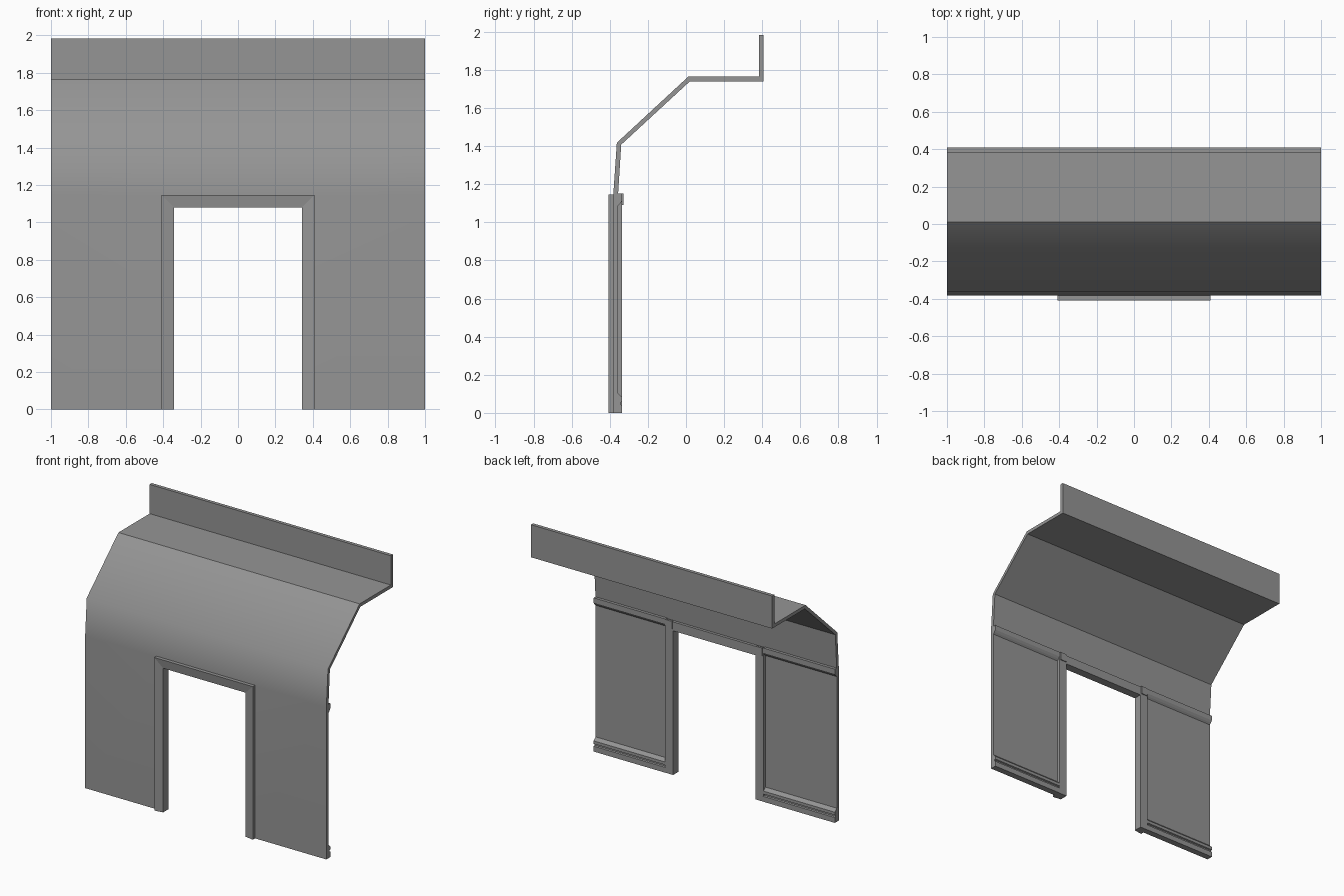
import bpy, bmesh

if "Cube" in bpy.data.objects:
    bpy.data.objects.remove(bpy.data.objects["Cube"])

# Dark grey paint shared by all parts
paint = bpy.data.materials.new("dark_grey")
paint.diffuse_color = (.3, .3, .3, 1)
paint.use_nodes = True
paint.node_tree.nodes["Principled BSDF"].inputs["Base Color"].default_value = paint.diffuse_color


def finish(name, bm):
    me = bpy.data.meshes.new(name)
    bm.normal_update()
    bm.to_mesh(me)
    bm.free()
    me.materials.append(paint)
    ob = bpy.data.objects.new(name, me)
    bpy.context.collection.objects.link(ob)
    return ob


def extrude_x(name, profile, x0, x1):
    """Solid with a (y, z) cross-section running along x."""
    bm = bmesh.new()
    f = bm.faces.new([bm.verts.new((x0, y, z)) for y, z in profile])
    r = bmesh.ops.extrude_face_region(bm, geom=[f])
    moved = [v for v in r["geom"] if isinstance(v, bmesh.types.BMVert)]
    bmesh.ops.translate(bm, verts=moved, vec=(x1 - x0, 0, 0))
    bmesh.ops.recalc_face_normals(bm, faces=bm.faces)
    return finish(name, bm)


# Folded wall panel: outer and inner profile, with the doorway cell left out
outer = [(-.382, 0), (-.382, 1.14), (-.363, 1.418), (.012, 1.765), (.382, 1.765), (.382, 1.984)]
inner = [(-.357, 0), (-.357, 1.14), (-.34, 1.408), (.02, 1.74), (.408, 1.74), (.408, 1.984)]
cols = [-1, -.375, .375, 1]
bm = bmesh.new()
grids = [[[bm.verts.new((x, y, z)) for x in cols] for y, z in prof] for prof in (outer, inner)]
for grid in grids:
    for r in range(5):
        for c in range(3):
            if (r, c) != (0, 1):
                f = bm.faces.new((grid[r][c], grid[r][c + 1], grid[r + 1][c + 1], grid[r + 1][c]))
                f.smooth = grid is grids[0] and r < 3
pair = {grids[0][r][c]: grids[1][r][c] for r in range(6) for c in range(4)}
for e in [e for e in bm.edges if e.is_boundary and e.verts[0] in pair]:
    a, b = e.verts
    bm.faces.new((a, b, pair[b], pair[a]))
bmesh.ops.recalc_face_normals(bm, faces=bm.faces)
for e in bm.edges:
    e.smooth = all(f.smooth for f in e.link_faces)
finish("wall_panel", bm)

# Mitred door frame, its front sloping gently back towards the opening
path_out = [(-.408, 0), (-.408, 1.147), (.408, 1.147), (.408, 0)]
path_in = [(-.342, 0), (-.342, 1.08), (.342, 1.08), (.342, 0)]
bm = bmesh.new()
rings = [[bm.verts.new((x, y, z)) for x, y, z in (
    (xo, -.408, zo), (xi, -.398, zi), (xi, -.336, zi), (xo, -.336, zo))]
    for (xo, zo), (xi, zi) in zip(path_out, path_in)]
for a, b in zip(rings, rings[1:]):
    for i in range(4):
        j = (i + 1) % 4
        bm.faces.new((a[i], a[j], b[j], b[i]))
bm.faces.new(rings[0])
bm.faces.new(rings[-1])
bmesh.ops.recalc_face_normals(bm, faces=bm.faces)
finish("door_frame", bm)

# Trim on the back: grooved baseboard, upper rail and frame corner blocks
baseboard = [(-.36, 0), (-.335, 0), (-.335, .04), (-.345, .044), (-.345, .054),
             (-.335, .058), (-.335, .08), (-.345, .09), (-.36, .105)]
rail = [(-.365, 1.152), (-.335, 1.152), (-.335, 1.115), (-.345, 1.1), (-.36, 1.085)]
block = [(-.345, 1.092), (-.329, 1.092), (-.329, 1.152), (-.345, 1.152)]
for side, s in (("left", -1), ("right", 1)):
    extrude_x("baseboard_" + side, baseboard, s * .405, s)
    extrude_x("upper_rail_" + side, rail, s * .405, s)
    extrude_x("corner_block_" + side, block, s * .348, s * .4)
